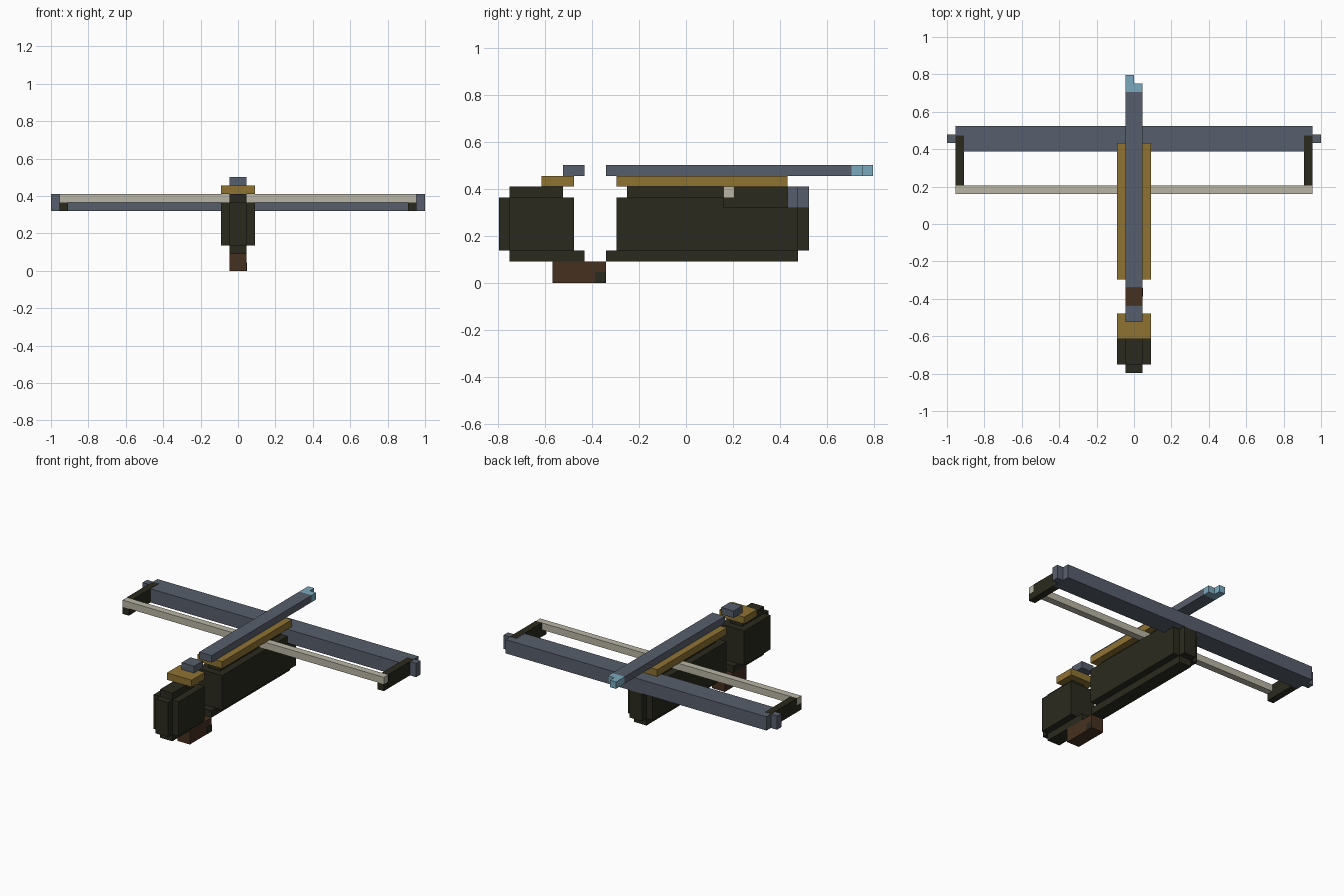
import bpy

cube = bpy.data.objects.get("Cube")
if cube:
    bpy.data.objects.remove(cube, do_unlink=True)

UNIT = 1 / 22      # one grid cell of the blocky design
MID_Y = 17.5       # cells from the butt end to the centre


def material(name, rgb):
    linear = [(c / 255) ** 2.2 for c in rgb] + [1]
    mat = bpy.data.materials.new(name)
    mat.use_nodes = True
    mat.diffuse_color = linear
    mat.node_tree.nodes["Principled BSDF"].inputs["Base Color"].default_value = linear
    return mat


steel = material("blue grey steel", (88, 95, 108))
gold = material("aged gold", (141, 114, 54))
dark = material("dark olive wood", (46, 46, 36))
brown = material("brown leather", (72, 52, 37))
cream = material("cream cord", (184, 181, 164))
blue = material("pale blue", (122, 167, 189))


def block(name, mat, x, y, z):
    """Box from (low, high) cell ranges on each axis."""
    lows = (x[0], y[0] - MID_Y, z[0])
    highs = (x[1], y[1] - MID_Y, z[1])
    centre = [(a + b) / 2 * UNIT for a, b in zip(lows, highs)]
    bpy.ops.mesh.primitive_cube_add(size=1, location=centre)
    obj = bpy.context.object
    obj.name = name
    obj.scale = [(b - a) * UNIT for a, b in zip(lows, highs)]
    bpy.ops.object.transform_apply(location=False, rotation=False, scale=True)
    obj.data.materials.append(mat)
    return obj


narrow, wide = (-1, 1), (-2, 2)

# Butt of the stock
block("butt_sides", dark, wide, (1, 7), (3, 8))
block("butt_end", dark, narrow, (0, 2), (3, 8))
block("butt_ridge", dark, narrow, (1, 6), (8, 9))
block("butt_keel", dark, narrow, (1, 8), (2, 3))
block("butt_plate", gold, wide, (4, 7), (9, 10))
block("rear_sight", steel, narrow, (6, 8), (10, 11))

# Grip with its dark side spot
block("grip", brown, narrow, (5, 10), (0, 2))
block("grip_spot", dark, (0.95, 1.03), (9, 10), (0, 1))

# Main stock
block("stock_sides", dark, wide, (11, 28), (3, 8))
block("stock_nose", dark, narrow, (27, 29), (3, 7))
block("stock_ridge", dark, narrow, (12, 27), (8, 9))
block("stock_keel", dark, narrow, (10, 28), (2, 3))
block("stock_rail", gold, wide, (11, 27), (9, 10))

# Bolt with a stepped tip
block("bolt_shaft", steel, narrow, (10, 33), (10, 11))
block("bolt_tip_left", blue, (0, 1), (33, 34), (10, 11))
block("bolt_tip_right", blue, (-1, 0), (33, 35), (10, 11))

# Bow and string
block("bow", steel, (-21, 21), (26, 29), (7, 9))
block("bowstring", cream, (-21, 21), (21, 22), (8, 9))
for side, s in (("left", 1), ("right", -1)):
    def span(a, b):
        return tuple(sorted((a * s, b * s)))
    block("bow_tip_" + side, steel, span(21, 22), (27, 28), (7, 9))
    block("string_arm_" + side, dark, span(20, 21.02), (22, 27.9), (7.02, 9.03))
    block("string_arm_foot_" + side, dark, span(20, 21), (21, 22), (7, 8))
